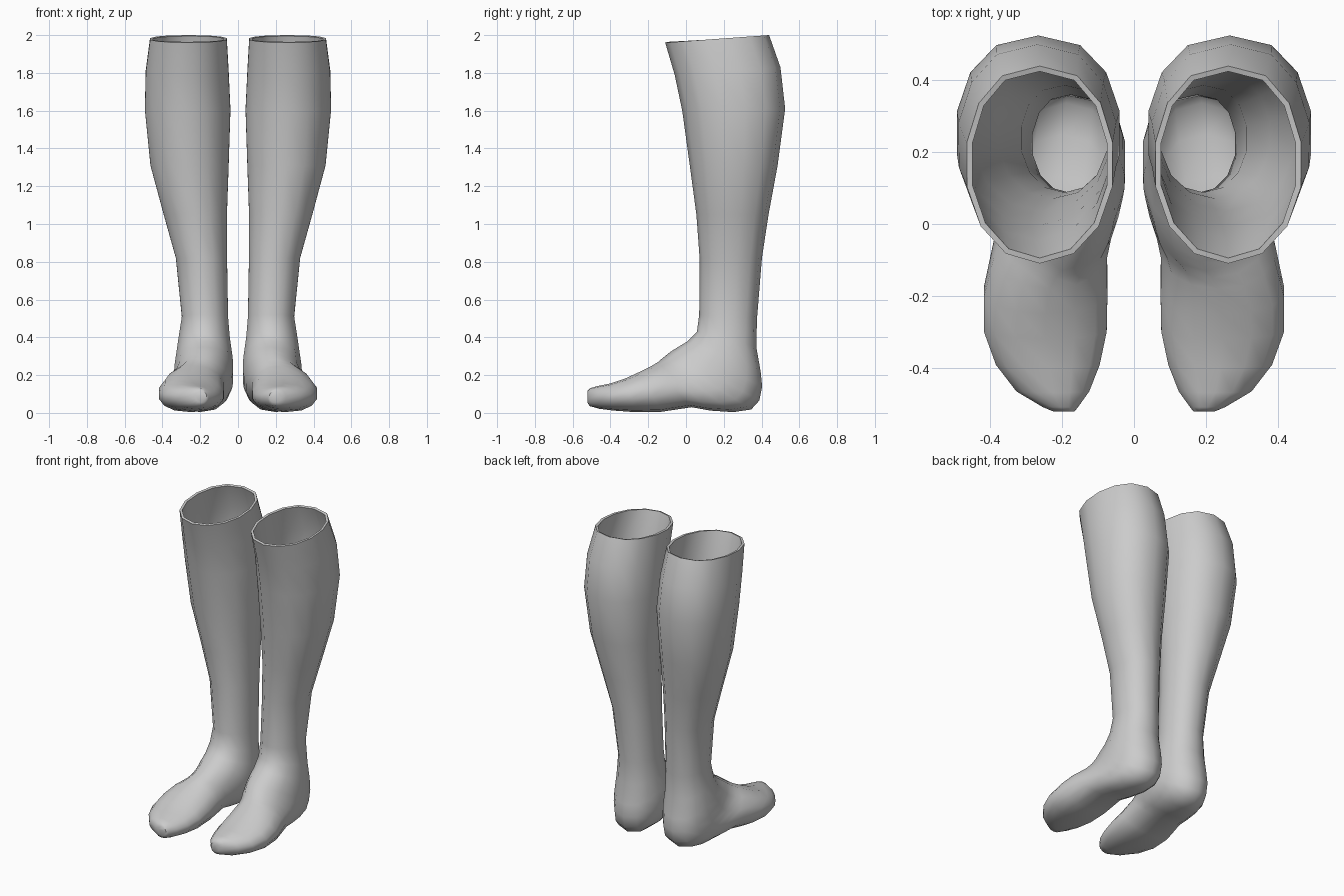
import bpy, bmesh, math

if "Cube" in bpy.data.objects:
    bpy.data.objects.remove(bpy.data.objects["Cube"])

SIDES = 14

grey = bpy.data.materials.new("soft_grey")
grey.diffuse_color = (0.6, 0.6, 0.6, 1)
grey.use_nodes = True
grey.node_tree.nodes["Principled BSDF"].inputs["Base Color"].default_value = grey.diffuse_color

# Cross-sections from cuff to toe:
# front/top point (y, z), back/sole point (y, z), inner x, outer x
RINGS = [
    (-.11, 1.96, .44, 2.00, .055, .470),   # cuff
    (-.06, 1.79, .50, 1.83, .045, .493),
    (-.02, 1.60, .525, 1.61, .035, .498),  # calf
    (.02, 1.31, .485, 1.31, .045, .468),
    (.055, 1.05, .437, 1.05, .055, .397),
    (.072, .82, .402, .82, .055, .332),
    (.070, .52, .376, .50, .050, .300),    # ankle
    (.058, .43, .372, .35, .040, .318),
    (.01, .38, .395, .22, .028, .330),
    (-.04, .35, .403, .14, .022, .338),    # heel
    (-.08, .325, .388, .065, .022, .342),
    (-.105, .305, .345, .018, .028, .350),
    (-.13, .285, .25, .004, .040, .362),
    (-.15, .268, .13, .012, .060, .378),   # arch
    (-.18, .25, .03, .030, .072, .395),
    (-.25, .215, -.13, .006, .070, .422),
    (-.32, .183, -.27, .004, .072, .422),
    (-.40, .156, -.38, .012, .092, .388),
    (-.47, .142, -.46, .022, .122, .330),  # toes
    (-.51, .130, -.51, .036, .155, .255),
    (-.522, .115, -.522, .055, .165, .225),
]


def ring_points(fy, fz, by, bz, xin, xout):
    """Egg-shaped section, fuller towards the back and sole."""
    pts = []
    for i in range(SIDES):
        a = 2 * math.pi * i / SIDES
        s, c = math.sin(a), -math.cos(a)
        power = 0.82 if c > 0 else 0.95
        s = math.copysign(abs(s) ** power, s)
        t = (c + 1) / 2
        pts.append(((xin + xout) / 2 + s * (xout - xin) / 2,
                    fy + (by - fy) * t, fz + (bz - fz) * t))
    return pts


def make_sock(name, side):
    bm = bmesh.new()
    loops = []
    for ring in RINGS:
        loops.append([bm.verts.new((side * x, y, z)) for x, y, z in ring_points(*ring)])
    for a, b in zip(loops, loops[1:]):
        for i in range(SIDES):
            j = (i + 1) % SIDES
            quad = (a[i], b[i], b[j], a[j])
            bm.faces.new(quad if side > 0 else quad[::-1])
    # closed toe tip
    bm.faces.new(loops[-1] if side < 0 else loops[-1][::-1])
    bmesh.ops.recalc_face_normals(bm, faces=bm.faces)
    # outward normals: the toe tip must face forward
    bm.faces.ensure_lookup_table()
    if bm.faces[-1].normal.y > 0:
        bmesh.ops.reverse_faces(bm, faces=bm.faces)
    mesh = bpy.data.meshes.new(name)
    bm.to_mesh(mesh)
    bm.free()
    mesh.materials.append(grey)
    obj = bpy.data.objects.new(name, mesh)
    bpy.context.collection.objects.link(obj)
    # hollow wall with a flat rim at the cuff
    wall = obj.modifiers.new("wall", 'SOLIDIFY')
    wall.thickness = 0.016
    wall.offset = -1
    bpy.ops.object.select_all(action='DESELECT')
    obj.select_set(True)
    bpy.context.view_layer.objects.active = obj
    bpy.ops.object.modifier_apply(modifier="wall")
    bpy.ops.object.shade_smooth_by_angle(angle=math.radians(48))


make_sock("right_sock", 1)
make_sock("left_sock", -1)
